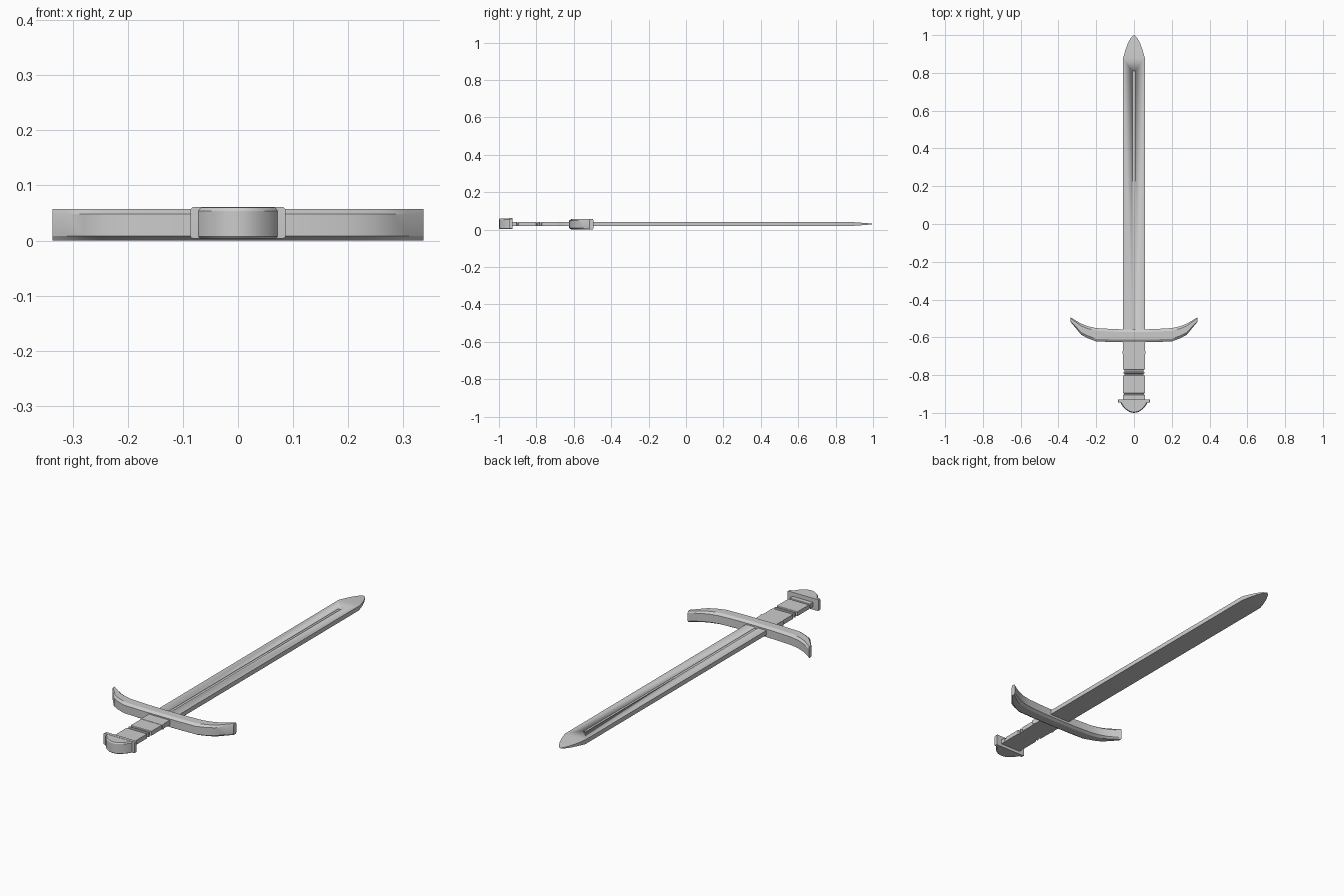
import bpy, bmesh, math

if "Cube" in bpy.data.objects:
    bpy.data.objects.remove(bpy.data.objects["Cube"])


def loft(name, sections, angle=25):
    """Skin a list of closed cross-sections (equal point counts) and cap both ends."""
    bm = bmesh.new()
    rings = [[bm.verts.new(p) for p in s] for s in sections]
    n = len(rings[0])
    for a, b in zip(rings, rings[1:]):
        for i in range(n):
            j = (i + 1) % n
            bm.faces.new((a[i], a[j], b[j], b[i]))
    bm.faces.new(rings[0])
    bm.faces.new(rings[-1][::-1])
    bmesh.ops.recalc_face_normals(bm, faces=bm.faces)
    me = bpy.data.meshes.new(name)
    bm.to_mesh(me)
    bm.free()
    ob = bpy.data.objects.new(name, me)
    bpy.context.collection.objects.link(ob)
    bpy.ops.object.select_all(action='DESELECT')
    bpy.context.view_layer.objects.active = ob
    ob.select_set(True)
    bpy.ops.object.shade_smooth_by_angle(angle=math.radians(angle))
    return ob


def rect(y, hw, z0, z1):
    return [(-hw, y, z0), (hw, y, z0), (hw, y, z1), (-hw, y, z1)]


def prism(name, outline, levels, cy):
    """Stack an outline at several (z, scale) levels, scaled about (0, cy)."""
    return loft(name, [[(x * s, cy + (y - cy) * s, z) for x, y in outline]
                       for z, s in levels])


# blade: flat bar with a thinning, rounded tip
B0, B1 = 0.019, 0.041
blade = loft("blade", [rect(*s) for s in (
    (-0.60, 0.057, B0, B1), (0.88, 0.057, B0, B1), (0.92, 0.046, 0.022, 0.038),
    (0.96, 0.031, 0.025, 0.035), (0.985, 0.017, 0.027, 0.033),
    (1.0, 0.003, 0.0295, 0.0305))])

# fuller: narrow groove along the top of the blade
cutter = loft("fuller_cutter", [rect(-0.58, 0.009, 0.035, 0.06),
                                rect(0.81, 0.009, 0.035, 0.06)])
cutter.hide_render = True
cutter.hide_set(True)
mod = blade.modifiers.new("fuller", 'BOOLEAN')
mod.operation, mod.object, mod.solver = 'DIFFERENCE', cutter, 'EXACT'

# grip: stepped bar with a collar, a double notch and an end band
grip_steps = [(-0.95, 0.057, 0), (-0.905, 0.057, 0), (-0.903, 0.054, 0.003),
              (-0.897, 0.054, 0.003), (-0.895, 0.057, 0), (-0.803, 0.057, 0),
              (-0.80, 0.049, 0.003), (-0.793, 0.049, 0.003), (-0.79, 0.056, 0),
              (-0.783, 0.056, 0), (-0.78, 0.049, 0.003), (-0.773, 0.049, 0.003),
              (-0.77, 0.057, 0), (-0.688, 0.057, 0), (-0.687, 0.062, -0.001),
              (-0.678, 0.062, -0.001), (-0.668, 0.058, -0.001),
              (-0.645, 0.058, -0.001), (-0.60, 0.062, -0.001)]
loft("grip", [rect(y, hw, B0, B1 - d) for y, hw, d in grip_steps])

# crossguard: chamfered section swept outward, arms curving toward the tip
half = [(0.0, -0.625, -0.558), (0.10, -0.625, -0.557), (0.20, -0.622, -0.551),
        (0.245, -0.605, -0.541), (0.28, -0.586, -0.527), (0.31, -0.549, -0.510),
        (0.337, -0.517, -0.494)]
arm = [(-x, a, b) for x, a, b in half[:0:-1]] + half


def guard_section(x, a, b):
    c = (b - a) * 0.2
    return [(x, a + c, 0.0), (x, b - c, 0.0), (x, b, 0.008), (x, b, 0.048),
            (x, b - c, 0.057), (x, a + c, 0.057), (x, a, 0.048), (x, a, 0.008)]


loft("crossguard", [guard_section(*s) for s in arm])

# pommel: domed cap with a wider flange where it meets the grip
right = [(0.074, -0.940), (0.067, -0.955), (0.055, -0.971), (0.040, -0.985),
         (0.022, -0.996), (0.0, -1.0)]
dome = right + [(-x, y) for x, y in right[-2::-1]]
prism("pommel_dome", dome, ((0.004, 0.95), (0.007, 1), (0.054, 1), (0.060, 0.93)), -0.942)
flange = [(0.086, -0.928), (0.086, -0.944), (-0.086, -0.944), (-0.086, -0.928)]
prism("pommel_flange", flange, ((0.004, 0.96), (0.006, 1), (0.057, 1), (0.061, 0.96)), -0.936)
